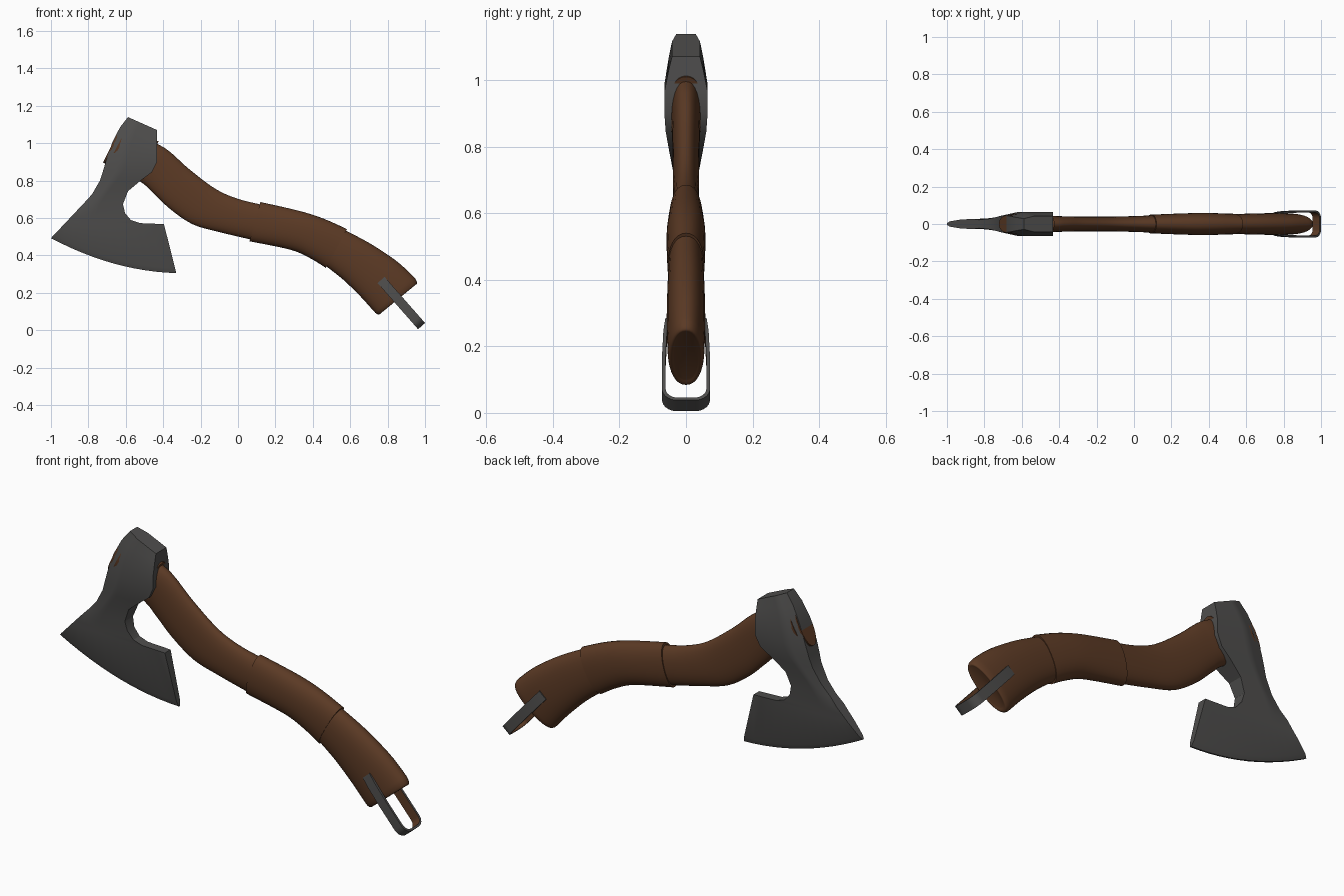
import bpy, bmesh, math
from mathutils import Vector

if "Cube" in bpy.data.objects:
    bpy.data.objects.remove(bpy.data.objects["Cube"])


def material(name, rgb):
    m = bpy.data.materials.new(name)
    m.diffuse_color = (*rgb, 1)
    m.use_nodes = True
    m.node_tree.nodes["Principled BSDF"].inputs["Base Color"].default_value = m.diffuse_color
    return m


WOOD = material("brown wood", (0.105, 0.042, 0.018))
STEEL = material("dark steel", (0.078, 0.076, 0.074))


def loft(name, rings, mats, angle=35):
    """Skin closed rings of points and cap both ends."""
    bm = bmesh.new()
    vs = [[bm.verts.new(p) for p in r] for r in rings]
    n = len(vs[0])
    for a, b in zip(vs, vs[1:]):
        for i in range(n):
            j = (i + 1) % n
            f = bm.faces.new((a[i], a[j], b[j], b[i]))
            if len(mats) > 1:          # second colour on the first side only
                f.material_index = 1 if i == 0 else 0
    bm.faces.new(vs[0])
    bm.faces.new(vs[-1])
    bmesh.ops.recalc_face_normals(bm, faces=bm.faces)
    me = bpy.data.meshes.new(name)
    bm.to_mesh(me)
    bm.free()
    ob = bpy.data.objects.new(name, me)
    bpy.context.collection.objects.link(ob)
    for m in mats:
        me.materials.append(m)
    bpy.ops.object.select_all(action='DESELECT')
    ob.select_set(True)
    bpy.context.view_layer.objects.active = ob
    bpy.ops.object.shade_smooth_by_angle(angle=math.radians(angle))
    return ob


def smooth_path(pts, steps):
    """Catmull-Rom through tuples of any length."""
    p = [pts[0]] + list(pts) + [pts[-1]]
    out = []
    for k in range(1, len(p) - 2):
        for s in range(steps):
            t = s / steps
            out.append([0.5 * (2 * b + (c - a) * t + (2 * a - 5 * b + 4 * c - d) * t * t
                               + (3 * b - a - 3 * c + d) * t ** 3)
                        for a, b, c, d in zip(*p[k - 1:k + 3])])
    return out + [list(pts[-1])]


def oval(ux, uz, lx, lz, w, n=32):
    """Rounded oval between an upper and a lower point, half-width w in y."""
    c, h = Vector(((ux + lx) / 2, 0, (uz + lz) / 2)), Vector(((ux - lx) / 2, 0, (uz - lz) / 2))
    ring = []
    for i in range(n):
        a = 2 * math.pi * i / n
        ca, sa = math.cos(a), math.sin(a)
        q = c + h * math.copysign(abs(ca) ** 0.9, ca)
        q.y = w * math.copysign(abs(sa) ** 0.9, sa)
        ring.append(q)
    return ring


def handle_part(name, stations, steps=5):
    loft(name, [oval(*s) for s in smooth_path(stations, steps)], [WOOD])


# Handle: neck through the head, wrapped grip, butt
handle_part("handle_neck", [
    (-.625, 1.088, -.722, .897, .047), (-.43, .995, -.525, .795, .045),
    (-.36, .95, -.45, .73, .042), (-.26, .86, -.36, .645, .040),
    (-.12, .755, -.24, .565, .039), (0, .702, -.09, .522, .041),
    (.13, .67, .08, .482, .046)])
handle_part("handle_grip", [
    (.12, .685, .062, .475, .050), (.33, .637, .28, .43, .058),
    (.46, .595, .385, .385, .058), (.583, .54, .47, .333, .055)])
handle_part("handle_butt", [
    (.56, .54, .46, .35, .052), (.70, .467, .56, .272, .056),
    (.84, .375, .655, .18, .058), (.93, .295, .72, .108, .056),
    (.952, .268, .74, .088, .053), (.957, .25, .757, .085, .046),
    (.947, .242, .77, .10, .036)], 4)
# Oval liner in the eye of the head
loft("eye_liner", [oval(-.60, 1.07, -.69, .90, .055),
                   oval(-.425, 1.01, -.512, .795, .056)], [WOOD])

# Axe head: rows from poll to edge (left x, z, right x, z, half thickness, sag)
ROWS = [
    (-.588, 1.139, -.433, 1.07, .042, 0), (-.63, 1.086, -.433, 1.03, .052, 0),
    (-.672, 1.005, -.433, .97, .064, 0), (-.706, .904, -.433, .90, .065, 0),
    (-.722, .85, -.46, .845, .061, 0), (-.738, .80, -.52, .80, .053, 0),
    (-.78, .727, -.588, .743, .040, 0), (-.83, .672, -.615, .674, .033, 0),
    (-.87, .63, -.604, .626, .028, 0), (-.90, .598, -.572, .588, .025, 0),
    (-.915, .582, -.524, .572, .024, 0), (-.93, .566, -.396, .567, .023, 0),
    (-.985, .508, -.337, .333, .014, .042), (-1.0, .492, -.33, .305, .004, .042)]
N = 12
rings = []
for lx, lz, rx, rz, t, sag in ROWS:
    side = []
    for i in range(N + 1):
        u = i / N
        thick = t * (0.68 + 0.32 * min(1, u / 0.33)) if t > .03 else t
        z = lz + (rz - lz) * u - sag * 4 * u * (1 - u)
        side.append(Vector((lx + (rx - lx) * u, -thick, z)))
    rings.append(side + [Vector((p.x, -p.y, p.z)) for p in reversed(side)])
loft("axe_head", rings, [STEEL], 28)

# Hanging loop: flat U-shaped band, steel outside and brown inside
start, along, wide = Vector((.765, 0, .268)), Vector((.66, 0, -.751)), Vector((.0188, 0, .0165))
LEN, HALF, RAD, THICK = .328, .072, .045, .011
path = [(0, -.062, 0, 1), (.05, -.068, 0, 1), (.15, -HALF, 0, 1)]
for i in range(9):
    a = math.pi / 2 * i / 8
    path.append((LEN - RAD + RAD * math.sin(a), -HALF + RAD - RAD * math.cos(a),
                 -math.sin(a), math.cos(a)))
path += [(s, -y, ns, -ny) for s, y, ns, ny in reversed(path)]
rings = []
for s, y, ns, ny in path:
    o = start + along * s + Vector((0, y, 0))
    inn = o + (along * ns + Vector((0, ny, 0))) * THICK
    rings.append([inn - wide, inn + wide, o + wide, o - wide])
loft("hanging_loop", rings, [STEEL, WOOD])

# Pin holding the loop to the butt
pin = [[Vector((.787 + .012 * math.cos(k * math.pi / 6), y, .243 + .012 * math.sin(k * math.pi / 6)))
        for k in range(12)] for y in (-.062, .062)]
loft("loop_pin", pin, [STEEL])
